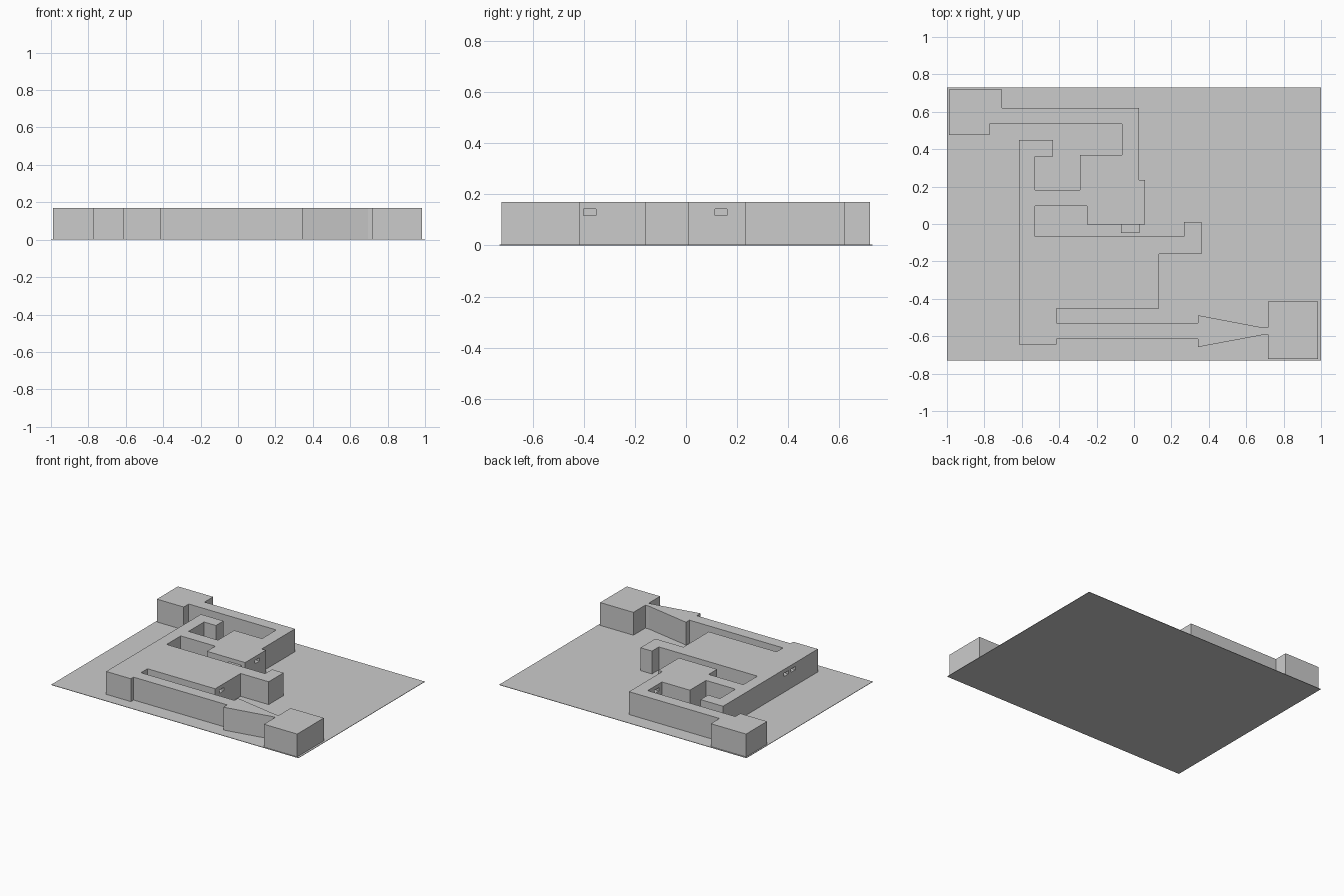
import bpy, bmesh
from mathutils import Matrix

if "Cube" in bpy.data.objects:
    bpy.data.objects.remove(bpy.data.objects["Cube"])

HEIGHT = 0.17
FLOOR = 0.003


def finish(name, bm):
    bmesh.ops.recalc_face_normals(bm, faces=bm.faces)
    mesh = bpy.data.meshes.new(name)
    bm.to_mesh(mesh)
    bm.free()
    obj = bpy.data.objects.new(name, mesh)
    bpy.context.collection.objects.link(obj)
    return obj


def add_box(bm, lo, hi):
    size = [b - a for a, b in zip(lo, hi)]
    mid = [(a + b) / 2 for a, b in zip(lo, hi)]
    bmesh.ops.create_cube(bm, size=1, matrix=Matrix.Translation(mid) @ Matrix.Diagonal((*size, 1)))


# Ground slab
bm = bmesh.new()
add_box(bm, (-1, -0.73, 0), (1, 0.73, FLOOR))
finish("ground_slab", bm)

# Winding block: floor plan, clockwise from the north-west room
plan = [
    (-0.99, 0.72), (-0.705, 0.72), (-0.705, 0.62), (0.027, 0.62),
    (0.027, 0.235), (0.06, 0.235), (0.06, -0.003), (-0.25, -0.003),
    (-0.25, 0.095), (-0.53, 0.095), (-0.53, -0.068), (0.267, -0.068),
    (0.267, 0.012), (0.36, 0.012), (0.36, -0.16), (0.133, -0.16),
    (0.133, -0.453), (-0.415, -0.453), (-0.415, -0.528), (0.342, -0.528),
    (0.342, -0.488), (0.685, -0.553), (0.716, -0.553), (0.716, -0.415),
    (0.985, -0.415), (0.985, -0.723), (0.716, -0.723), (0.716, -0.592),
    (0.695, -0.592), (0.342, -0.658), (0.342, -0.614), (-0.415, -0.614),
    (-0.415, -0.645), (-0.615, -0.645), (-0.615, 0.45), (-0.432, 0.45),
    (-0.432, 0.362), (-0.528, 0.362), (-0.528, 0.183), (-0.29, 0.183),
    (-0.29, 0.37), (-0.065, 0.37), (-0.065, 0.535), (-0.773, 0.535),
    (-0.773, 0.477), (-0.99, 0.477),
]
bm = bmesh.new()
face = bm.faces.new([bm.verts.new((x, y, 0.001)) for x, y in plan])
top = bmesh.ops.extrude_face_region(bm, geom=[face])["geom"]
for v in top:
    if isinstance(v, bmesh.types.BMVert):
        v.co.z = HEIGHT
block = finish("winding_block", bm)

# Recessed windows: wall x, centre y, direction into the block
bm = bmesh.new()
for x, y, inward in [(0.133, -0.377, -1), (0.06, 0.137, -1), (-0.615, -0.28, 1),
                     (-0.615, -0.36, 1), (-0.065, 0.43, 1)]:
    xs = sorted((x - inward * 0.01, x + inward * 0.045))
    add_box(bm, (xs[0], y - 0.024, 0.118), (xs[1], y + 0.024, 0.142))
cutter = finish("window_cutter", bm)
cutter.hide_render = True
mod = block.modifiers.new("windows", "BOOLEAN")
mod.operation = "DIFFERENCE"
mod.solver = "EXACT"
mod.object = cutter
bpy.context.view_layer.objects.active = block
bpy.ops.object.modifier_apply(modifier=mod.name)
bpy.data.objects.remove(cutter)

# Projecting window box in the narrow gap
bm = bmesh.new()
add_box(bm, (-0.07, -0.047, 0.118), (0.03, -0.003, 0.142))
finish("window_box", bm)
